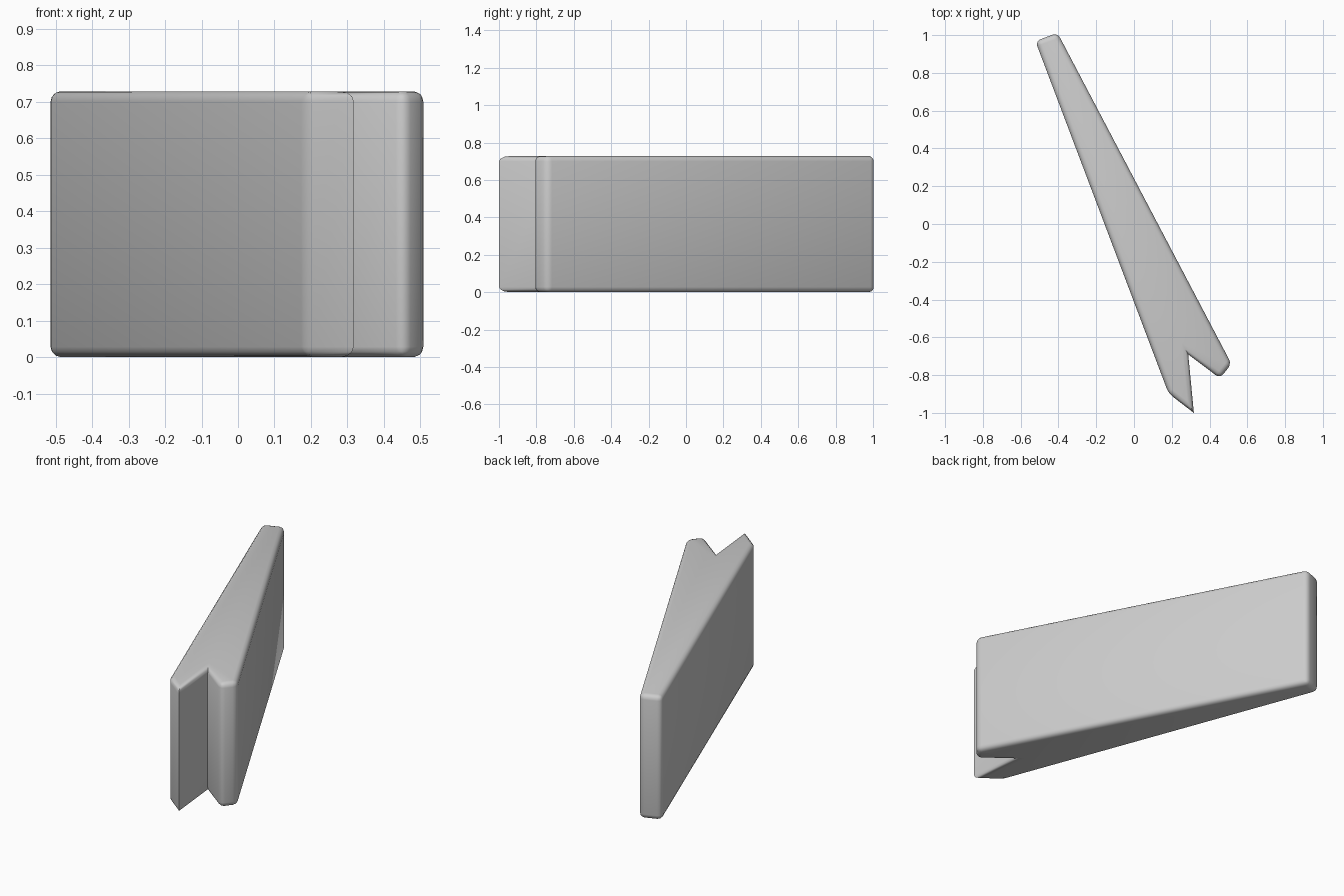
import bpy, bmesh, math

cube = bpy.data.objects.get("Cube")
if cube:
    bpy.data.objects.remove(cube, do_unlink=True)

HEIGHT, ROUNDING = 0.728, 0.028

# Plan outline of the forked wedge, counter-clockwise
outline = [
    (-0.522, 0.968), (0.183, -0.897),   # long right side
    (0.317, -1.0), (0.287, -0.69),      # pointed prong and notch
    (0.455, -0.817), (0.516, -0.741),   # blunt prong
    (-0.405, 1.012),                    # narrow end
]
SHARP = {2, 3}                          # prong point and notch stay crisp

grey = bpy.data.materials.new("plain grey")
grey.use_nodes = True
colour = (0.6, 0.6, 0.6, 1)
grey.diffuse_color = colour
grey.node_tree.nodes["Principled BSDF"].inputs["Base Color"].default_value = colour

# Extruded block
bm = bmesh.new()
base = [bm.verts.new((x, y, 0)) for x, y in outline]
top = [bm.verts.new((x, y, HEIGHT)) for x, y in outline]
bm.faces.new(base[::-1])
bm.faces.new(top)
n = len(outline)
for i in range(n):
    j = (i + 1) % n
    bm.faces.new((base[i], base[j], top[j], top[i]))
bmesh.ops.recalc_face_normals(bm, faces=bm.faces)

# Rounded rims and upright corners
crisp = [bm.edges.get((base[i], top[i])) for i in SHARP]
rounded = [e for e in bm.edges if e not in crisp]
bmesh.ops.bevel(bm, geom=rounded, offset=ROUNDING, offset_type='OFFSET',
                segments=3, profile=0.5, affect='EDGES', clamp_overlap=True)

mesh = bpy.data.meshes.new("forked_wedge")
bm.to_mesh(mesh)
bm.free()
mesh.materials.append(grey)
wedge = bpy.data.objects.new("forked_wedge", mesh)
bpy.context.collection.objects.link(wedge)

bpy.ops.object.select_all(action='DESELECT')
wedge.select_set(True)
bpy.context.view_layer.objects.active = wedge
bpy.ops.object.shade_smooth_by_angle(angle=math.radians(50))
